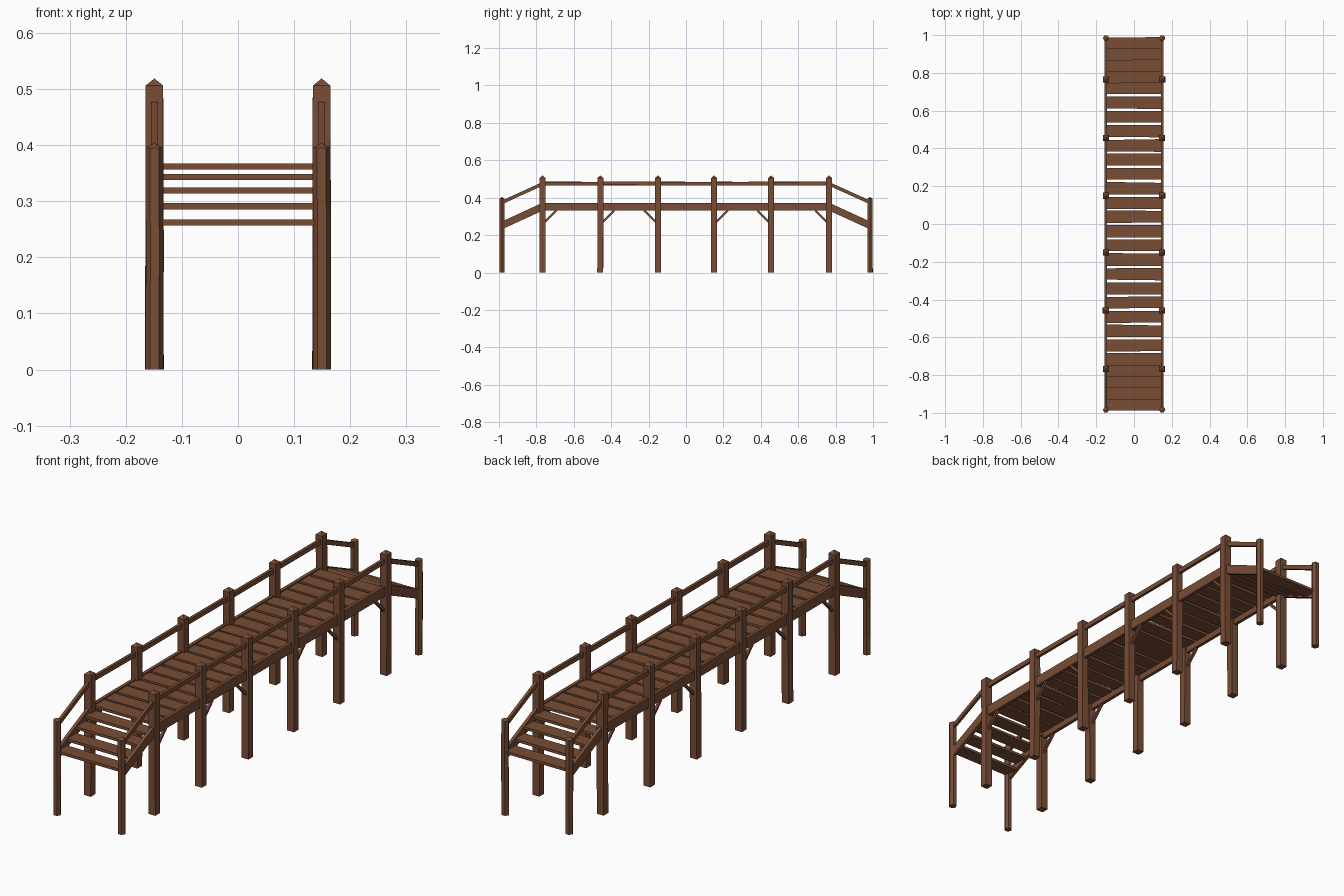
import bpy, bmesh, math, random
from mathutils import Vector, Matrix

if "Cube" in bpy.data.objects:
    bpy.data.objects.remove(bpy.data.objects["Cube"])

random.seed(4)
wood = bpy.data.materials.new("wood")
wood.diffuse_color = (0.19, 0.075, 0.036, 1)
wood.use_nodes = True
wood.node_tree.nodes["Principled BSDF"].inputs["Base Color"].default_value = wood.diffuse_color


def finish(bm, name):
    bmesh.ops.recalc_face_normals(bm, faces=bm.faces)
    me = bpy.data.meshes.new(name)
    bm.to_mesh(me)
    bm.free()
    ob = bpy.data.objects.new(name, me)
    me.materials.append(wood)
    bpy.context.collection.objects.link(ob)
    return ob


def jit(a):
    return random.uniform(-a, a)


def beam(name, x, a, b, width, height):
    """Vertical-ended beam in the yz plane from a=(y,z) to b=(y,z)."""
    bm = bmesh.new()
    rings = []
    for y, z in (a, b):
        rings.append([bm.verts.new((x + sx * width / 2, y, z + sz * height / 2))
                      for sx, sz in ((-1, -1), (1, -1), (1, 1), (-1, 1))])
    for i in range(4):
        j = (i + 1) % 4
        bm.faces.new((rings[0][i], rings[0][j], rings[1][j], rings[1][i]))
    bm.faces.new(rings[0])
    bm.faces.new(rings[1])
    return finish(bm, name)


def post(name, x, y, top, peak, radius, sides, turn):
    """Slightly uneven post with a pointed cap."""
    bm = bmesh.new()
    rings = []
    for z in (0, top * 0.55, top):
        dx, dy = (0, 0) if z == top else (jit(0.001), jit(0.001))
        rings.append([bm.verts.new((x + dx + radius * math.cos(turn + 2 * math.pi * i / sides),
                                    y + dy + radius * math.sin(turn + 2 * math.pi * i / sides), z))
                      for i in range(sides)])
    tip = bm.verts.new((x, y, peak))
    for i in range(sides):
        j = (i + 1) % sides
        for lo, hi in zip(rings, rings[1:]):
            bm.faces.new((lo[i], lo[j], hi[j], hi[i]))
        bm.faces.new((rings[-1][i], rings[-1][j], tip))
    bm.faces.new(rings[0])
    return finish(bm, name)


def plank(name, y, z, wobble):
    """Flat board across the walkway with slightly crooked edges."""
    bm = bmesh.new()
    bmesh.ops.create_cube(bm, size=1, matrix=Matrix.Translation((0, y, z))
                          @ Matrix.Diagonal((0.29, 0.063, 0.011, 1)))
    for sx in (-1, 1):
        for sy in (-1, 1):
            d = jit(wobble)
            for v in bm.verts:
                if v.co.x * sx > 0 and (v.co.y - y) * sy > 0:
                    v.co.y += d
    return finish(bm, name)


MAIN_Y = (-0.767, -0.458, -0.15, 0.15, 0.455, 0.765)
END_Y = 0.984
BRACES = ((0, 1), (1, 1), (2, -1), (3, 1), (4, -1), (5, -1))

for side, x in (("left", -0.149), ("right", 0.149)):
    # main posts
    for y in MAIN_Y:
        post(side + "_main_post", x, y, 0.506, 0.519, 0.0222, 4, math.pi / 4)
    # deck beam
    beam(side + "_deck_beam", x, (MAIN_Y[0], 0.352), (MAIN_Y[-1], 0.352), 0.014, 0.042)
    # handrail segments
    for a, b in zip(MAIN_Y, MAIN_Y[1:]):
        beam(side + "_handrail", x, (a, 0.476 + jit(0.002)), (b, 0.476 + jit(0.002)), 0.012, 0.02)
    # diagonal braces under the deck beam
    for i, d in BRACES:
        y = MAIN_Y[i]
        beam(side + "_brace", x, (y + d * 0.01, 0.268), (y + d * 0.076, 0.334), 0.011, 0.015)
    # ramp posts, beams and rails at both ends
    for d, y in ((-1, MAIN_Y[0]), (1, MAIN_Y[-1])):
        post(side + "_end_post", x, d * END_Y, 0.395, 0.404, 0.016, 6, 0)
        beam(side + "_ramp_beam", x, (d * END_Y, 0.252), (y, 0.352), 0.014, 0.042)
        beam(side + "_ramp_rail", x, (d * END_Y, 0.375), (y, 0.474), 0.012, 0.02)

# deck planks
for i in range(20):
    plank("deck_plank", -0.717 + i * 0.0755, 0.362, 0.003)

# ramp steps
for d in (-1, 1):
    for y, z in ((0.957, 0.262), (0.898, 0.291), (0.838, 0.319), (0.779, 0.343)):
        plank("ramp_step", d * y, z, 0.001)
